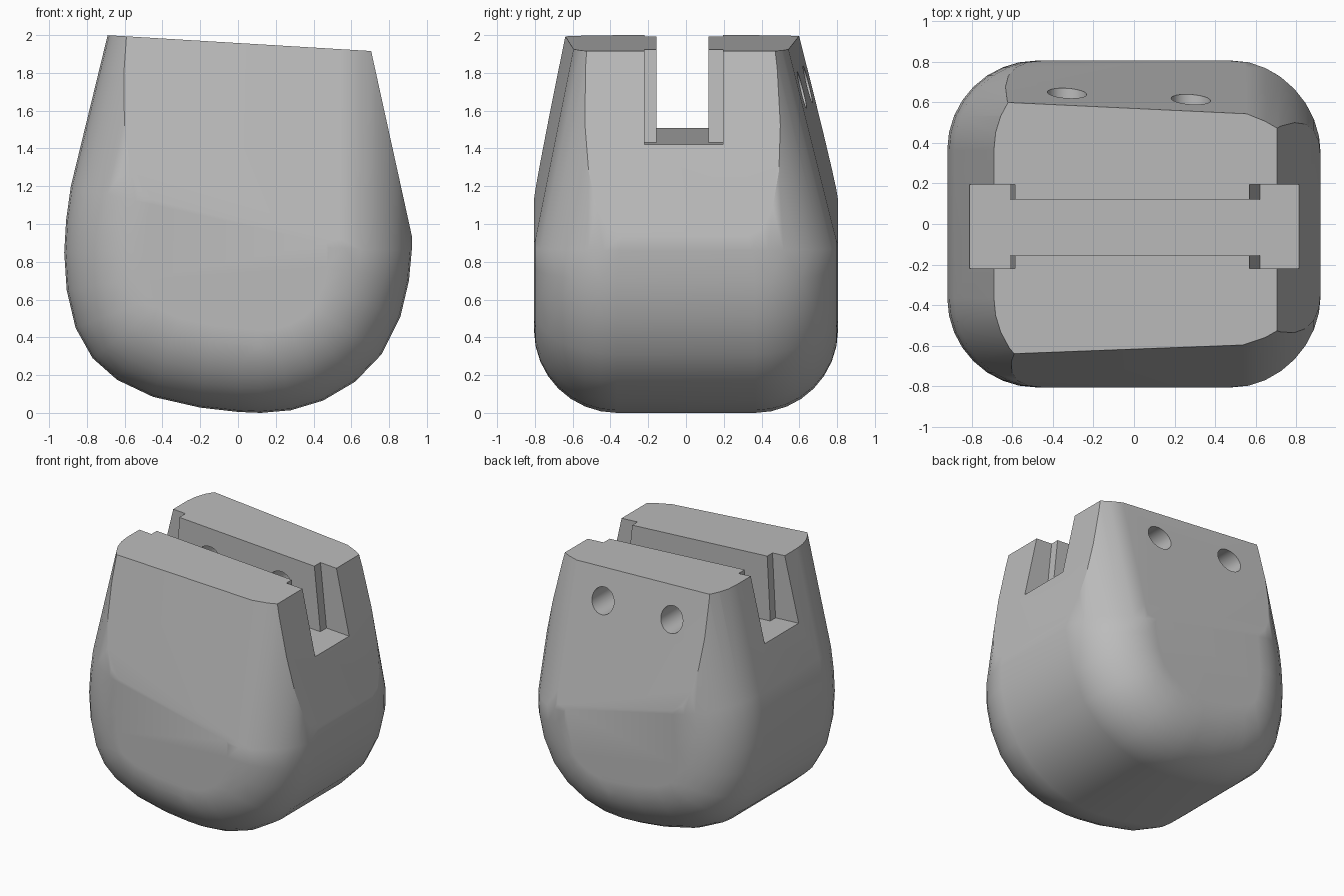
import bpy
import bmesh
import math
from mathutils import Vector

if "Cube" in bpy.data.objects:
    bpy.data.objects.remove(bpy.data.objects["Cube"], do_unlink=True)

grey = bpy.data.materials.new("plain grey")
grey.use_nodes = True
grey.diffuse_color = (0.5, 0.5, 0.5, 1)
grey.node_tree.nodes["Principled BSDF"].inputs["Base Color"].default_value = (0.5, 0.5, 0.5, 1)

HALF_Y, ROUND = 0.805, 0.44


def add_object(name, bm):
    bmesh.ops.recalc_face_normals(bm, faces=bm.faces)
    mesh = bpy.data.meshes.new(name)
    bm.to_mesh(mesh)
    bm.free()
    obj = bpy.data.objects.new(name, mesh)
    bpy.context.collection.objects.link(obj)
    mesh.materials.append(grey)
    return obj


def taper(x, z, slope):
    """How far the sloping front or back plane moves inward here."""
    return slope * (z - 1.015 + 0.25 * x)


# Silhouette of the body, from top left, under the belly, to top right
profile = [Vector(p) for p in (
    (-0.625, 2.26), (-0.69, 2.0), (-0.885, 1.2), (-0.91, 1.02), (-0.92, 0.85),
    (-0.907, 0.65), (-0.86, 0.45), (-0.77, 0.29), (-0.64, 0.175), (-0.45, 0.085),
    (-0.2, 0.028), (0, 0.005), (0.12, 0), (0.28, 0.014), (0.45, 0.065),
    (0.62, 0.165), (0.76, 0.31), (0.86, 0.51), (0.905, 0.7), (0.92, 0.86),
    (0.92, 1.2), (0.92, 1.6), (0.92, 2.26))]


def inset(d):
    """Offset the silhouette inward by d."""
    pts = []
    for i, p in enumerate(profile):
        t = profile[min(i + 1, len(profile) - 1)] - profile[max(i - 1, 0)]
        t.normalize()
        pts.append(p + d * Vector((-t.y, t.x)))
    return pts


# Body: silhouette swept across y with rounded edges, wrapped in a hull
bm = bmesh.new()
STEPS = 8
for side, slope in ((-1, 0.2), (1, 0.25)):
    for k in range(STEPS + 1):
        a = math.pi / 2 * k / STEPS
        y = HALF_Y - ROUND + ROUND * math.sin(a)
        for p in inset(ROUND * (1 - math.cos(a))):
            shift = max(0, taper(p.x, p.y, slope)) if p.x > 0 else 0
            bm.verts.new((p.x, side * (y - shift), p.y))
hull = bmesh.ops.convex_hull(bm, input=bm.verts[:])
loose = {g for g in hull["geom_interior"] + hull["geom_unused"]
         if isinstance(g, bmesh.types.BMVert)}
bmesh.ops.delete(bm, geom=list(loose), context="VERTS")


def slice_off(point, normal):
    """Cut away everything on the normal's side and close the cut."""
    cut = bmesh.ops.bisect_plane(bm, geom=bm.verts[:] + bm.edges[:] + bm.faces[:],
                                 dist=1e-5, plane_co=point, plane_no=normal,
                                 clear_outer=True)
    edges = [e for e in cut["geom_cut"] if isinstance(e, bmesh.types.BMEdge)]
    bmesh.ops.holes_fill(bm, edges=edges, sides=0)


# Sloping front, back and side faces, then the slanted top
for side, slope in ((-1, 0.2), (1, 0.25)):
    slice_off((0, side * HALF_Y, 1.015), (0.25 * slope, side, slope))
slice_off((0.913, 0, 0.97), (1, 0, 0.22))
slice_off((0, 0, 1.958), (0.06, 0, 1))
bmesh.ops.remove_doubles(bm, verts=bm.verts[:], dist=0.002)
bmesh.ops.dissolve_limit(bm, angle_limit=math.radians(0.6),
                         verts=bm.verts[:], edges=bm.edges[:])
body = add_object("body", bm)


def carve(cutter):
    cutter.hide_render = True
    mod = body.modifiers.new("cut", "BOOLEAN")
    mod.operation, mod.solver, mod.object = "DIFFERENCE", "EXACT", cutter
    bpy.context.view_layer.objects.active = body
    bpy.ops.object.modifier_apply(modifier=mod.name)
    bpy.data.objects.remove(cutter, do_unlink=True)


# Slot: narrow in the middle and wide at both ends, floor parallel to the top
END = 1.2
plan = [(-END, -END, -0.22), (-0.612, -0.58, -0.22), (-0.612, -0.58, -0.155),
        (0.62, 0.55, -0.155), (0.62, 0.55, -0.22), (END, END, -0.22),
        (END, END, 0.195), (0.62, 0.55, 0.195), (0.62, 0.55, 0.12),
        (-0.612, -0.58, 0.12), (-0.612, -0.58, 0.195), (-END, -END, 0.195)]
bm = bmesh.new()
low = [bm.verts.new((xb, y, 1.465 - 0.055 * xb)) for xb, xt, y in plan]
high = [bm.verts.new((xt, y, 2.1)) for xb, xt, y in plan]
bm.faces.new(low)
bm.faces.new(high)
for i in range(len(plan)):
    j = (i + 1) % len(plan)
    bm.faces.new((low[i], low[j], high[j], high[i]))
carve(add_object("slot_cutter", bm))

# Two holes from the back face into the slot
for x, z in ((-0.33, 1.74), (0.28, 1.71)):
    bpy.ops.mesh.primitive_cylinder_add(vertices=32, radius=0.097, depth=1,
                                        location=(x, 0.52, z),
                                        rotation=(math.pi / 2, 0, 0))
    carve(bpy.context.object)

# Smooth shading that keeps the cut edges crisp
bpy.ops.object.select_all(action="DESELECT")
body.select_set(True)
bpy.context.view_layer.objects.active = body
bpy.ops.object.shade_smooth_by_angle(angle=math.radians(25))
body.modifiers.new("even_shading", "WEIGHTED_NORMAL").keep_sharp = True
